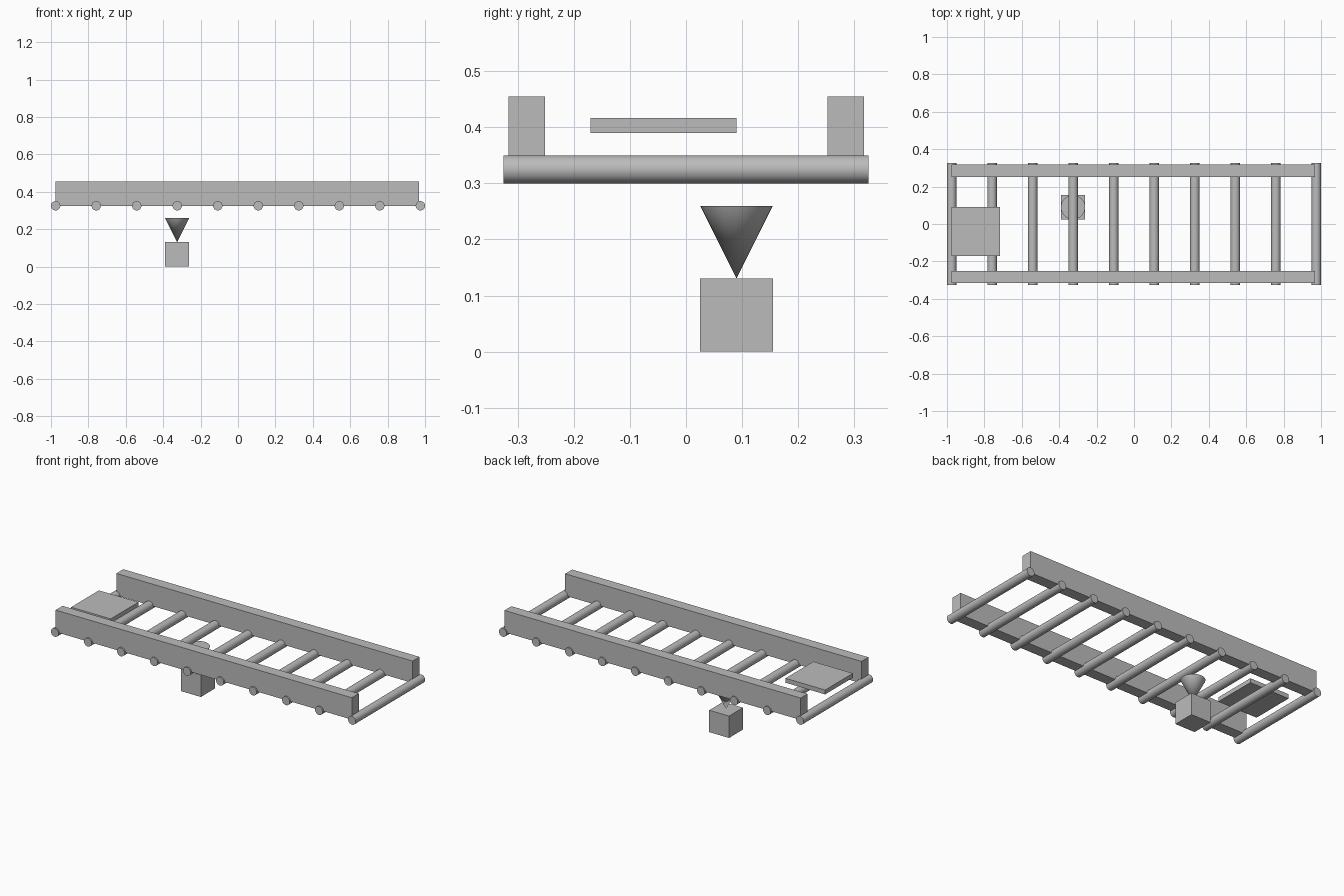
import bpy
import math

if "Cube" in bpy.data.objects:
    bpy.data.objects.remove(bpy.data.objects["Cube"], do_unlink=True)

# Single flat grey
grey = bpy.data.materials.new("plain_grey")
grey.use_nodes = True
colour = (0.5, 0.5, 0.5, 1)
grey.diffuse_color = colour
grey.node_tree.nodes["Principled BSDF"].inputs["Base Color"].default_value = colour


def finish(name, smooth=False):
    obj = bpy.context.object
    obj.name = name
    obj.data.materials.append(grey)
    bpy.ops.object.transform_apply(location=False, rotation=True, scale=True)
    if smooth:
        bpy.ops.object.shade_smooth_by_angle(angle=math.radians(35))
    return obj


def box(name, centre, size):
    bpy.ops.mesh.primitive_cube_add(size=1, location=centre)
    bpy.context.object.scale = size
    return finish(name)


# Row of rollers lying across the conveyor
ROLLERS = 10
RADIUS = 0.025
END = 1 - RADIUS
for i in range(ROLLERS):
    x = -END + 2 * END * i / (ROLLERS - 1)
    bpy.ops.mesh.primitive_cylinder_add(
        vertices=32, radius=RADIUS, depth=0.65,
        location=(x, 0, 0.325), rotation=(math.pi / 2, 0, 0))
    finish(f"roller_{i + 1}", smooth=True)

# Side rails resting into the rollers
for name, y in (("front_rail", -0.284), ("back_rail", 0.285)):
    box(name, (-0.003, y, 0.39), (1.944, 0.065, 0.13))

# Flat plate hovering above the rollers
box("carried_plate", (-0.846, -0.04, 0.403), (0.26, 0.26, 0.026))

# Block and upturned cone under the conveyor
box("base_block", (-0.326, 0.09, 0.065), (0.13, 0.13, 0.13))
bpy.ops.mesh.primitive_cone_add(
    vertices=32, radius1=0, radius2=0.065, depth=0.13,
    location=(-0.326, 0.09, 0.195))
finish("sensor_cone", smooth=True)
